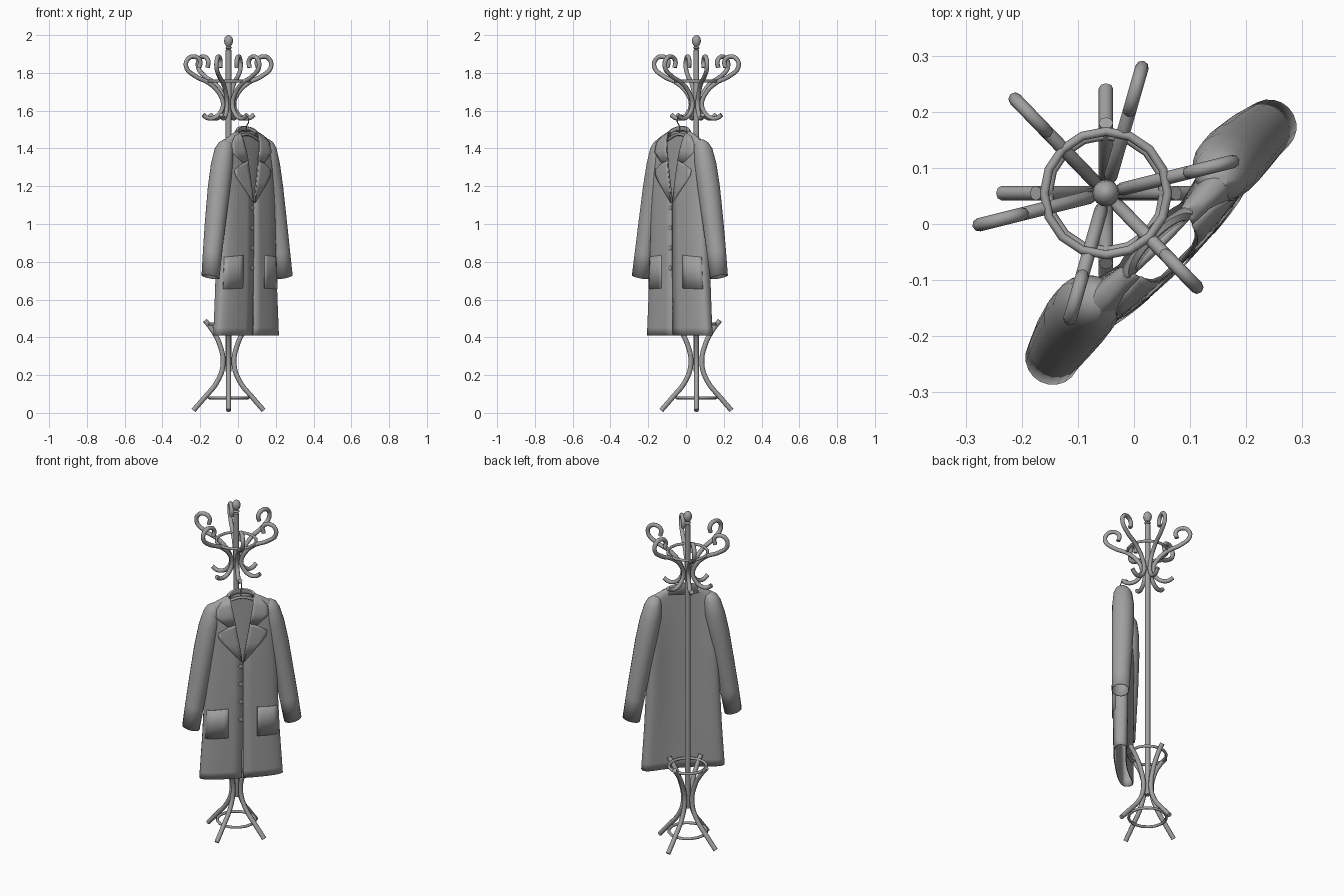
import bpy, bmesh
from math import sin, cos, pi, asin, radians

if "Cube" in bpy.data.objects:
    bpy.data.objects.remove(bpy.data.objects["Cube"])

POLE = (-0.05, 0.055)
COAT = (0.046, -0.036, 0)

GREY = bpy.data.materials.new("dark_grey")
GREY.diffuse_color = (.36, .36, .36, 1)
GREY.use_nodes = True
GREY.node_tree.nodes["Principled BSDF"].inputs["Base Color"].default_value = GREY.diffuse_color


def finish(ob, name, angle=40):
    ob.name = name
    ob.data.materials.append(GREY)
    bpy.ops.object.select_all(action='DESELECT')
    ob.select_set(True)
    bpy.context.view_layer.objects.active = ob
    bpy.ops.object.shade_smooth_by_angle(angle=radians(angle))
    return ob


def loft(name, rows, closed=False, caps=False, thick=0, loc=(0, 0, 0), rot=0):
    """Skin rows of points into a surface."""
    bm = bmesh.new()
    vs = [[bm.verts.new(p) for p in r] for r in rows]
    n = len(rows[0])
    for a, b in zip(vs, vs[1:]):
        for i in range(n if closed else n - 1):
            j = (i + 1) % n
            bm.faces.new((a[i], a[j], b[j], b[i]))
    if caps:
        bm.faces.new(vs[0])
        if caps == 2:
            bm.faces.new(vs[-1])
    bmesh.ops.recalc_face_normals(bm, faces=bm.faces)
    me = bpy.data.meshes.new(name)
    bm.to_mesh(me)
    bm.free()
    ob = bpy.data.objects.new(name, me)
    bpy.context.collection.objects.link(ob)
    ob.location, ob.rotation_euler[2] = loc, rot
    if thick:
        m = ob.modifiers.new("cloth", 'SOLIDIFY')
        m.thickness, m.offset = thick, 0
    return finish(ob, name)


def coat_part(name, rows, **kw):
    return loft(name, rows, loc=COAT, rot=pi / 4, **kw)


def tube(name, pts, r, loc, rot=0, res=5):
    """Round bar bent through the given points."""
    cu = bpy.data.curves.new(name, 'CURVE')
    cu.dimensions, cu.bevel_depth, cu.bevel_resolution = '3D', r, 2
    cu.use_fill_caps, cu.resolution_u = True, res
    s = cu.splines.new('BEZIER')
    s.bezier_points.add(len(pts) - 1)
    for b, p in zip(s.bezier_points, pts):
        b.co = p
        b.handle_left_type = b.handle_right_type = 'AUTO'
    ob = bpy.data.objects.new(name, cu)
    bpy.context.collection.objects.link(ob)
    ob.location, ob.rotation_euler[2] = loc, rot
    bpy.ops.object.select_all(action='DESELECT')
    ob.select_set(True)
    bpy.context.view_layer.objects.active = ob
    bpy.ops.object.convert(target='MESH')
    return finish(bpy.context.object, name, 50)


def lerp_table(tab, z):
    """Interpolate rows of (z, values...) sorted from high to low z."""
    z = max(min(z, tab[0][0]), tab[-1][0])
    for a, b in zip(tab, tab[1:]):
        if z >= b[0]:
            f = (a[0] - z) / (a[0] - b[0])
            return [p + (q - p) * f for p, q in zip(a[1:], b[1:])]


# Pole with turned finial
prof = [(.015, .22), (.015, 1.92), (.010, 1.925), (.018, 1.932), (.011, 1.94), (.02, 1.953),
        (.024, 1.968), (.021, 1.985), (.012, 1.996), (.003, 2.0)]
loft("pole", [[(r * cos(i * pi / 8), r * sin(i * pi / 8), z) for i in range(16)] for r, z in prof],
     closed=True, caps=2, loc=(*POLE, 0))

# Bent arms: small hook below, large curl above
arm = [(.139, 1.578), (.115, 1.562), (.08, 1.562), (.045, 1.59), (.03, 1.635), (.05, 1.69), (.105, 1.745),
       (.185, 1.785), (.231, 1.83), (.222, 1.873), (.185, 1.886), (.155, 1.863), (.16, 1.828)]
for k in range(6):
    tube(f"hook_arm_{k + 1}", [(r, 0, z) for r, z in arm], .012, (*POLE, 0), radians(14 + 60 * k))

# Bent legs
leg = [(.186, .013), (.128, .08), (.06, .165), (.029, .26), (.05, .37), (.09, .445), (.125, .49)]
for k in range(4):
    tube(f"leg_{k + 1}", [(r, 0, z) for r, z in leg], .013, (*POLE, 0), k * pi / 2)

# Rings tying arms and legs
for name, r, z in (("upper_ring", .11, 1.756), ("leg_top_ring", .103, .47), ("foot_ring", .104, .08)):
    bpy.ops.mesh.primitive_torus_add(major_segments=16, minor_segments=8, major_radius=r,
                                     minor_radius=.008, location=(*POLE, z))
    finish(bpy.context.object, name, 50)

# Coat body: z, half width, front depth, back depth, neck opening
body = [(1.49, .075, .010, .016, .07), (1.467, .12, .02, .026, .066), (1.44, .165, .03, .04, .06),
        (1.40, .182, .038, .052, .053), (1.30, .192, .046, .073, .033), (1.13, .194, .05, .083, .002),
        (.9, .2, .051, .08, .002), (.65, .212, .049, .074, .002), (.41, .228, .044, .068, .004)]
E = .75


def spow(v, e):
    return abs(v) ** e * (1 if v >= 0 else -1)


def front_y(u, z, off=.006):
    a, f = lerp_table(body, z)[:2]
    s = min(abs(u) / a, 1) ** (1 / E)
    return -f * max(1 - s * s, 0) ** (E / 2) - off


rows = []
for i in range(31):
    z = 1.49 - .09 * i / 6 if i < 6 else 1.40 - .99 * (i - 6) / 24
    a, f, b, w = lerp_table(body, z)
    t0 = asin((w / a) ** (1 / E))
    row = []
    for j in range(41):
        t = t0 + (2 * pi - 2 * t0) * j / 40
        c = cos(t)
        # the back sinks in along its middle, between two soft folds
        dent = max(0, b - .018) * max(0, -c) ** 3
        row.append((a * spow(sin(t), E), -(f if c > 0 else b) * spow(c, E) - dent, z))
    rows.append(row)
coat_part("coat_body", rows, thick=.005)

# Sleeves: z, centre, half width, half depth, depth offset
sleeve = [(1.445, .148, .02, .014, .006), (1.43, .156, .034, .032, .009), (1.40, .163, .045, .048, .012),
          (1.32, .177, .056, .057, .015), (1.2, .2, .058, .058, .016), (1.0, .236, .053, .054, .015),
          (.85, .262, .048, .049, .013), (.72, .283, .045, .046, .01)]
for side, nm in ((-1, "left"), (1, "right")):
    rows = []
    for z, c, ru, rn, o in sleeve:
        if side < 0:
            o -= .018 * (1.445 - z) / .725
        rows.append([(side * (c + ru * cos(i * pi / 10)) + .004, o + rn * sin(i * pi / 10),
                      z + .012 * cos(i * pi / 10) * (z < 1)) for i in range(20)])
    coat_part(f"{nm}_sleeve", rows, closed=True, caps=1, thick=.005)


def patch(name, inner, outer, side, off, cols=5):
    """Cloth piece laid on the coat front between two outlines."""
    rows = []
    for (u0, z0), (u1, z1) in zip(inner, outer):
        row = []
        for k in range(cols + 1):
            u, z = u0 + (u1 - u0) * k / cols, z0 + (z1 - z0) * k / cols
            row.append((side * u, front_y(u, z, off), z))
        rows.append(row)
    return coat_part(name, rows, thick=.003)


# Lapels, collar points and patch pockets
for side, nm in ((-1, "left"), (1, "right")):
    patch(f"{nm}_lapel", [(.003, 1.11), (.02, 1.22), (.03, 1.28), (.036, 1.32), (.038, 1.335)],
          [(.006, 1.112), (.102, 1.22), (.13, 1.255), (.137, 1.287), (.08, 1.322)], side, .007)
    patch(f"{nm}_collar", [(.038, 1.335), (.048, 1.39), (.058, 1.44), (.064, 1.485)],
          [(.082, 1.325), (.148, 1.38), (.14, 1.43), (.108, 1.468)], side, .008)
    patch(f"{nm}_pocket", [(.08, .835), (.08, .745), (.08, .66)],
          [(.195, .825), (.199, .74), (.203, .655)], side, .005)

# Collar folded round the back of the neck, arched at the centre
back = []
for a, d, z, h in ((.062, .012, 1.475, .02), (.064, .018, 1.487, .028), (.078, .026, 1.487, .03),
                   (.112, .038, 1.455, .0)):
    back.append([(a * cos(i * pi / 16), d * sin(i * pi / 16) - .004,
                  z + h * sin(i * pi / 16)) for i in range(17)])
coat_part("back_collar", back, thick=.004)

# Buttons
for k in range(4):
    z = 1.085 - .106 * k
    y = front_y(0, z, .003)
    coat_part(f"button_{k + 1}", [[(r * cos(i * pi / 6) - .012, y - d, z + r * sin(i * pi / 6)) for i in range(12)]
                                  for r, d in ((.012, 0), (.012, .003), (.009, .004))], closed=True, caps=2)

# Hanger and its wire hook
tube("hanger", [(-.16, .006, 1.40), (-.08, .002, 1.45), (0, 0, 1.475), (.08, .002, 1.45), (.16, .006, 1.40)],
     .008, COAT, pi / 4)
tube("hanger_hook", [(0, 0, 1.475), (0, 0, 1.52), (0, -.014, 1.54), (0, -.008, 1.565), (0, .012, 1.577),
                     (0, .03, 1.565), (0, .032, 1.55)], .003, COAT, pi / 4)
